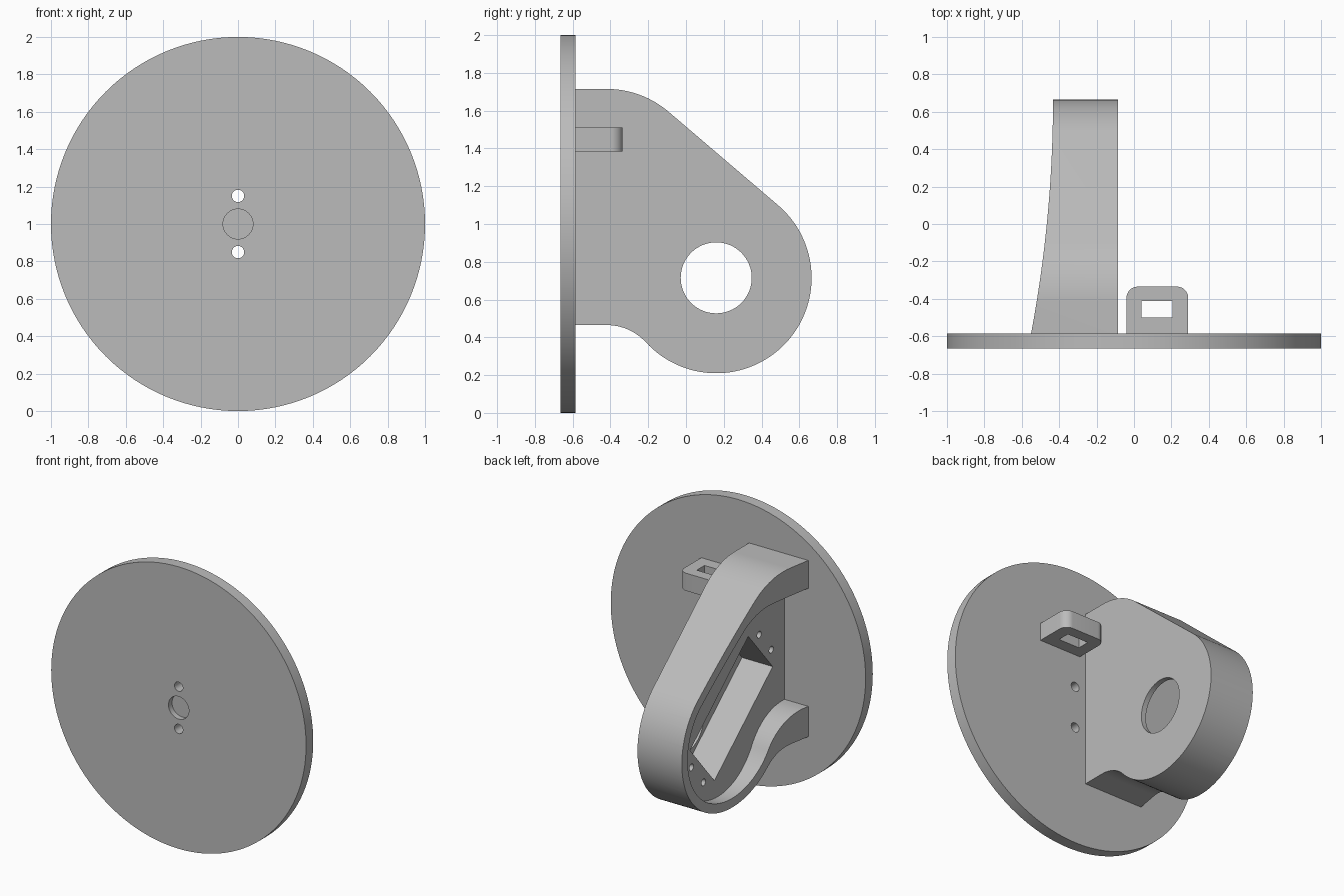
import bpy, bmesh, math

cube = bpy.data.objects.get("Cube")
if cube:
    bpy.data.objects.remove(cube, do_unlink=True)

grey = bpy.data.materials.new("plain_grey")
grey.use_nodes = True
tone = (0.5, 0.5, 0.5, 1)
grey.diffuse_color = tone
grey.node_tree.nodes["Principled BSDF"].inputs["Base Color"].default_value = tone


def arc(centre, r, start, end, n=24):
    """Points on an arc, angles in degrees."""
    angles = [math.radians(start + (end - start) * i / n) for i in range(n + 1)]
    return [(centre[0] + r * math.cos(a), centre[1] + r * math.sin(a)) for a in angles]


def circle(centre, r, n=48):
    return arc(centre, r, 0, 360, n)[:-1]


def prism(name, points, low, high, axis):
    """Extrude a closed 2D outline along one axis."""
    place = {"x": lambda u, v, h: (h, u, v),
             "y": lambda u, v, h: (u, h, v),
             "z": lambda u, v, h: (u, v, h)}[axis]
    bm = bmesh.new()
    ends = [[bm.verts.new(place(u, v, h)) for u, v in points] for h in (low, high)]
    for ring in ends:
        bm.faces.new(ring)
    n = len(points)
    for i in range(n):
        j = (i + 1) % n
        bm.faces.new((ends[0][i], ends[0][j], ends[1][j], ends[1][i]))
    bmesh.ops.recalc_face_normals(bm, faces=bm.faces)
    mesh = bpy.data.meshes.new(name)
    bm.to_mesh(mesh)
    bm.free()
    obj = bpy.data.objects.new(name, mesh)
    obj.data.materials.append(grey)
    bpy.context.collection.objects.link(obj)
    return obj


def carve(target, tool, operation="DIFFERENCE"):
    """Apply a boolean and discard the helper."""
    tool.hide_render = True
    mod = target.modifiers.new("carve", "BOOLEAN")
    mod.operation, mod.solver, mod.object = operation, "EXACT", tool
    bpy.context.view_layer.objects.active = target
    bpy.ops.object.modifier_apply(modifier=mod.name)
    bpy.data.objects.remove(tool, do_unlink=True)


def finish(obj):
    bpy.ops.object.select_all(action="DESELECT")
    obj.select_set(True)
    bpy.context.view_layer.objects.active = obj
    bpy.ops.object.shade_smooth_by_angle(angle=math.radians(25))


FRONT, BACK = -0.665, -0.585
ROOT = BACK - 0.015  # parts sink slightly into the disc

# Round base disc with two through holes and a blind centre recess
disc = prism("base_disc", circle((0, 1), 1, 128), FRONT, BACK, "y")
for z in (0.85, 1.15):
    carve(disc, prism("disc_hole", circle((0, z), 0.033, 32), -0.8, -0.4, "y"))
carve(disc, prism("disc_recess", circle((0, 1), 0.08), -0.8, -0.625, "y"))
finish(disc)

# Bracket body: rounded arm outline seen from the side
pivot, shoulder, slant = (0.16, 0.715), (-0.42, 1.21), 49.4
outline = ([(ROOT, 0.465)]
           + arc((-0.42, 0.184), 0.281, 90, 42.5)
           + arc(pivot, 0.505, 222.5, 360 + slant, 64)
           + arc(shoulder, 0.505, slant, 90)
           + [(ROOT, 1.715)])
bracket = prism("motor_bracket", outline, -0.8, -0.085, "x")

# Gently curved outer side of the bracket
steps = [-0.7 + 1.5 * i / 40 for i in range(41)]
sweep = [(-0.433 - 0.075 * (0.665 - y) ** 2, y) for y in steps]
carve(bracket, prism("side_curve", sweep + [(0, 0.8), (0, -0.7)], 0, 2, "z"), "INTERSECT")

# Open pocket, leaving a thin rim round the arm
SEAT = -0.363
pocket = ([(-0.7, 0.68)]
          + arc((-0.55, 0.295), 0.385, 90, 30.6)
          + arc(pivot, 0.44, 210.6, 360 + slant, 64)
          + arc((-0.266, 1.077), 0.44, slant, 90)
          + [(-0.7, 1.517)])
carve(bracket, prism("pocket", pocket, -0.9, SEAT, "x"))

# Slanted motor slot, shaft opening and four blind screw holes
turn = math.radians(-40.6)
middle = (0.01, 0.842)


def along(u, v):
    c, s = math.cos(turn), math.sin(turn)
    return (middle[0] + u * c - v * s, middle[1] + u * s + v * c)


slot = [along(u, v) for u, v in ((-0.43, -0.21), (0.43, -0.21), (0.43, 0.21), (-0.43, 0.21))]
carve(bracket, prism("motor_slot", slot, -0.9, -0.122, "x"))
carve(bracket, prism("shaft_opening", circle(pivot, 0.188, 64), -0.2, 0.1, "x"))
for u in (-0.5, 0.5):
    for v in (-0.104, 0.104):
        carve(bracket, prism("screw_hole", circle(along(u, v), 0.024, 24), SEAT - 0.03, -0.16, "x"))
finish(bracket)

# Small cable loop with rounded outer corners
loop = ([(-0.04, ROOT), (0.29, ROOT)]
        + arc((0.23, -0.395), 0.06, 0, 90, 12)
        + arc((0.02, -0.395), 0.06, 90, 180, 12))
tab = prism("cable_loop", loop, 1.385, 1.51, "z")
window = [(0.04, -0.5), (0.205, -0.5), (0.205, -0.413), (0.04, -0.413)]
carve(tab, prism("loop_window", window, 1.2, 1.7, "z"))
finish(tab)
